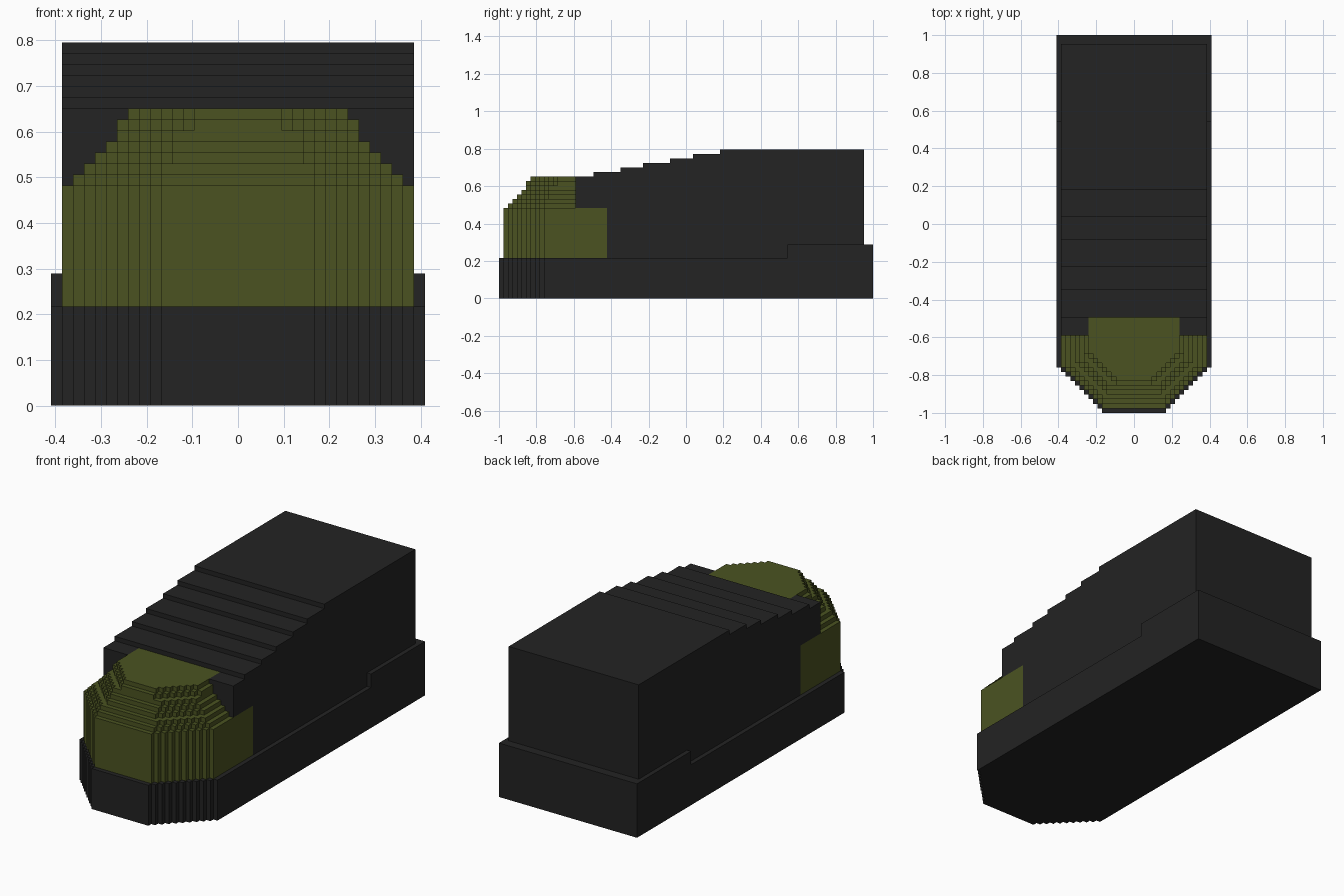
import bpy, bmesh
from mathutils import Vector

if "Cube" in bpy.data.objects:
    bpy.data.objects.remove(bpy.data.objects["Cube"])

V = 2 / 83  # one block; all sizes below are counted in blocks, y from the front


def material(name, rgb):
    m = bpy.data.materials.new(name)
    m.diffuse_color = (*rgb, 1)
    m.use_nodes = True
    m.node_tree.nodes["Principled BSDF"].inputs["Base Color"].default_value = m.diffuse_color
    return m


BLACK = material("charcoal black", (0.0168, 0.0168, 0.0168))
OLIVE = material("olive green", (0.070, 0.086, 0.0152))


def prism(name, points, offset, mat):
    """Extrude a closed outline of block coordinates by a block offset."""
    bm = bmesh.new()
    place = lambda p: Vector((p[0] * V, p[1] * V - 1, p[2] * V))
    face = bm.faces.new([bm.verts.new(place(p)) for p in points])
    ext = bmesh.ops.extrude_face_region(bm, geom=[face], use_keep_orig=True)
    moved = [g for g in ext["geom"] if isinstance(g, bmesh.types.BMVert)]
    bmesh.ops.translate(bm, verts=moved, vec=Vector(offset) * V)
    bmesh.ops.recalc_face_normals(bm, faces=bm.faces)
    mesh = bpy.data.meshes.new(name)
    bm.to_mesh(mesh)
    bm.free()
    mesh.materials.append(mat)
    ob = bpy.data.objects.new(name, mesh)
    bpy.context.collection.objects.link(ob)
    return ob


def stepped_nose(name, z0, z1, front, start, side, back, mat):
    """Slab whose front corners widen by one block per row."""
    half = [(start, front)]
    w, y = start, front
    while w < side:
        y += 1
        half += [(w, y), (w + 1, y)]
        w += 1
    half.append((side, back))
    outline = half + [(-x, yy) for x, yy in reversed(half)]
    return prism(name, [(x, yy, z0) for x, yy in outline], (0, 0, z1 - z0), mat)


def box(name, x0, x1, y0, y1, z0, z1, mat):
    pts = [(x0, y0, z0), (x1, y0, z0), (x1, y1, z0), (x0, y1, z0)]
    return prism(name, pts, (0, 0, z1 - z0), mat)


# Sole with raised heel
stepped_nose("sole", 0, 9, 0, 7, 17, 83, BLACK)
box("heel_rim", -17, 17, 64, 83, 9, 12, BLACK)

# Toe: straight lower wall, then layers drawing in towards the top
stepped_nose("toe_wall", 9, 20, 1, 7, 16, 24, OLIVE)
layers = [(2, 7, 15), (3, 7, 14), (4, 6, 13), (5, 6, 12), (6, 6, 11), (6, 4, 11), (7, 4, 10)]
for i, (front, start, side) in enumerate(layers):
    back = 21 if i == 6 else 17
    stepped_nose(f"toe_layer_{i + 1}", 20 + i, 21 + i, front, start, side, back, OLIVE)

# Upper body: side profile with a stepped, rising top
profile = [(24, 9), (81, 9), (81, 33)]
for i, y in enumerate((49, 43, 38, 32, 27, 21)):
    profile += [(y, 33 - i), (y, 32 - i)]
profile[-1] = (21, 26)
profile += [(17, 26), (17, 20), (24, 20)]
prism("upper_body", [(-16, y, z) for y, z in profile], (32, 0, 0), BLACK)

# Shoulders either side of the toe top
for name, s in (("left_shoulder", -1), ("right_shoulder", 1)):
    box(name, min(10 * s, 16 * s), max(10 * s, 16 * s), 17, 21, 26, 27, BLACK)
